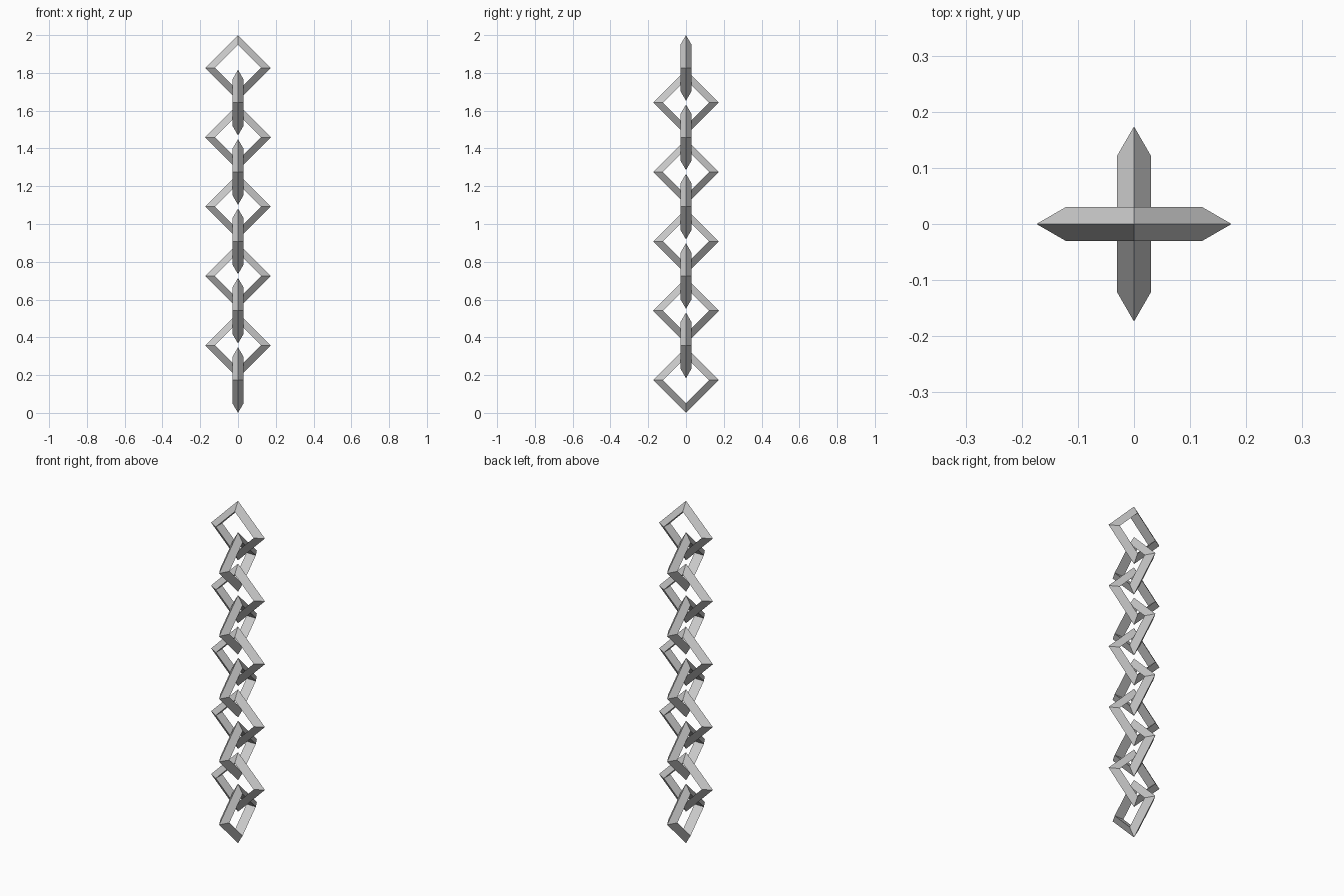
import bpy
from math import pi

if "Cube" in bpy.data.objects:
    bpy.data.objects.remove(bpy.data.objects["Cube"])

LINKS = 10
MAJOR, MINOR = 0.1393, 0.0345        # ring radius and triangular section radius
OUTER = MAJOR + MINOR
STEP = (2 - 2 * OUTER) / (LINKS - 1)

# Chain of diamond links, each turned a quarter against its neighbour
for i in range(LINKS):
    turn = pi / 2 if i % 2 == 0 else 0   # bottom link lies in the yz plane
    bpy.ops.mesh.primitive_torus_add(
        major_segments=4, minor_segments=3,
        major_radius=MAJOR, minor_radius=MINOR,
        location=(0, 0, OUTER + i * STEP), rotation=(pi / 2, 0, turn))
    link = bpy.context.object
    link.name = f"chain_link_{i + 1}"
    bpy.ops.object.shade_flat()
